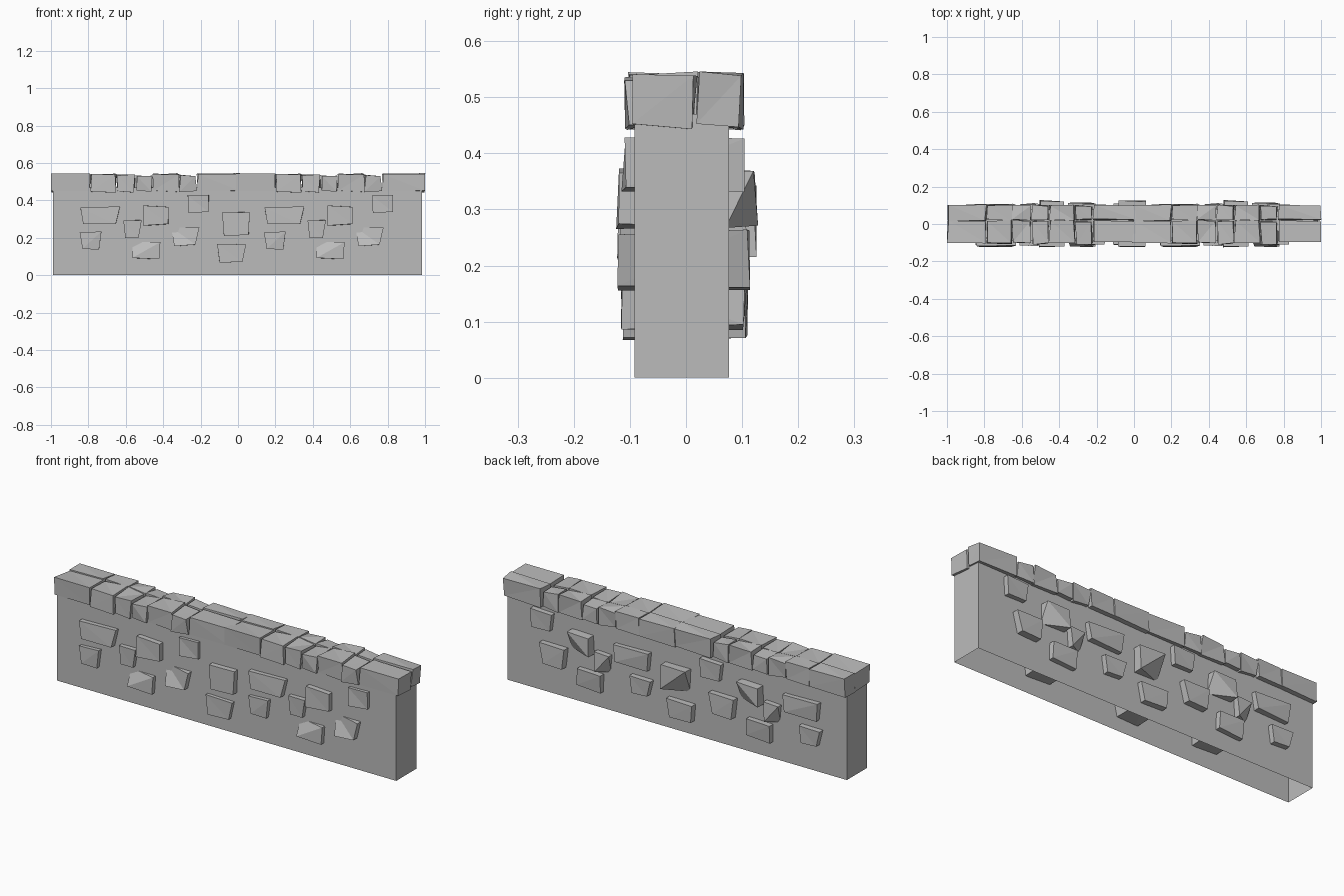
import bpy
import bmesh
import random
from mathutils import Vector

if "Cube" in bpy.data.objects:
    bpy.data.objects.remove(bpy.data.objects["Cube"])

rng = random.Random(4)

stone_grey = bpy.data.materials.new("stone_grey")
stone_grey.use_nodes = True
grey = (0.5, 0.5, 0.5, 1)
stone_grey.diffuse_color = grey
stone_grey.node_tree.nodes["Principled BSDF"].inputs["Base Color"].default_value = grey


def make_block(name, front, back, open_bottom=False):
    """Six sided block from two quads, each listed bottom left, bottom right, top right, top left."""
    bm = bmesh.new()
    f = [bm.verts.new(p) for p in front]
    b = [bm.verts.new(p) for p in back]
    bm.faces.new(f)
    bm.faces.new(b[::-1])
    for i in range(4):
        if i == 0 and open_bottom:
            continue
        j = (i + 1) % 4
        bm.faces.new((f[j], f[i], b[i], b[j]))
    bmesh.ops.triangulate(bm, faces=bm.faces[:])
    mesh = bpy.data.meshes.new(name)
    bm.to_mesh(mesh)
    bm.free()
    mesh.materials.append(stone_grey)
    obj = bpy.data.objects.new(name, mesh)
    bpy.context.collection.objects.link(obj)
    return obj


def quad(x0, x1, y, z0, z1):
    return [Vector(p) for p in ((x0, y, z0), (x1, y, z0), (x1, y, z1), (x0, y, z1))]


def jitter(points, amount):
    for p in points:
        p += Vector([rng.uniform(-amount, amount) for _ in range(3)])
    return points


# Wall body, hollow and open underneath
make_block("wall_body", quad(-0.99, 0.985, -0.092, 0, 0.47),
           quad(-0.99, 0.985, 0.077, 0, 0.47), open_bottom=True)

# Stones running through the wall: left, right, bottom, top, bottom inset,
# front reach, back reach, sunken front corner, sunken back corner
PERIOD = 0.985
STONES = [
    (-0.84, -0.635, 0.275, 0.365, 0.015, 0.118, 0.105, None, None),
    (-0.85, -0.73, 0.14, 0.23, 0.015, 0.112, 0.105, None, None),
    (-0.61, -0.52, 0.2, 0.295, 0.012, 0.115, 0.108, None, 0),
    (-0.505, -0.375, 0.27, 0.37, 0, 0.124, 0.124, None, 1),
    (-0.56, -0.42, 0.09, 0.18, 0, 0.113, 0.105, 3, None),
    (-0.355, -0.21, 0.16, 0.26, 0.017, 0.12, 0.11, 3, None),
    (-0.27, -0.155, 0.335, 0.425, 0.006, 0.111, 0.1, None, None),
    (-0.08, 0.06, 0.215, 0.34, 0, 0.124, 0.122, None, 0),
    (-0.11, 0.04, 0.072, 0.168, 0.012, 0.113, 0.106, None, None),
]
for index, (x0, x1, z0, z1, inset, near, far, front_dip, back_dip) in enumerate(STONES):
    front = jitter(quad(x0, x1, -near, z0, z1), 0.005)
    back = jitter(quad(x0, x1, far, z0, z1), 0.005)
    for side in (front, back):
        side[0].x += inset
        side[1].x -= inset
    if front_dip is not None:
        front[front_dip].y = -0.08
    if back_dip is not None:
        back[back_dip].y = 0.07
    # The two middle stones occur once, the others in both halves
    for half in range(1 if x1 > 0 else 2):
        shift = Vector((PERIOD * half, 0, 0))
        make_block(f"wall_stone_{index + 1}_{half + 1}",
                   [p + shift for p in front], [p + shift for p in back])

# Coping: a front and a back row of rough blocks, repeated for each half
SEAMS = [-1, -0.79, -0.65, -0.55, -0.455, -0.315, -0.22, 0.01]
TOPS = [0.54, 0.54, 0.535, 0.528, 0.54, 0.532, 0.54]
for row, outer in (("front", -0.098), ("back", 0.098)):
    for i, top in enumerate(TOPS):
        reach = outer * (1.08 if i % 2 and row == "front" else 1)
        inner = 0.016 if row == "front" else 0.022
        y0, y1 = sorted((reach, inner))
        x0, x1 = SEAMS[i] + 0.004, SEAMS[i + 1] - 0.004
        front = jitter(quad(x0, x1, y0, 0.447, top), 0.006)
        back = jitter(quad(x0, x1, y1, 0.447, top), 0.006)
        for p in front + back:
            p.x = max(p.x, -1)
        for half in range(2):
            shift = Vector(((PERIOD + 0.005) * half, 0, 0))
            make_block(f"coping_{row}_{i + 1}_{half + 1}",
                       [p + shift for p in front], [p + shift for p in back])
